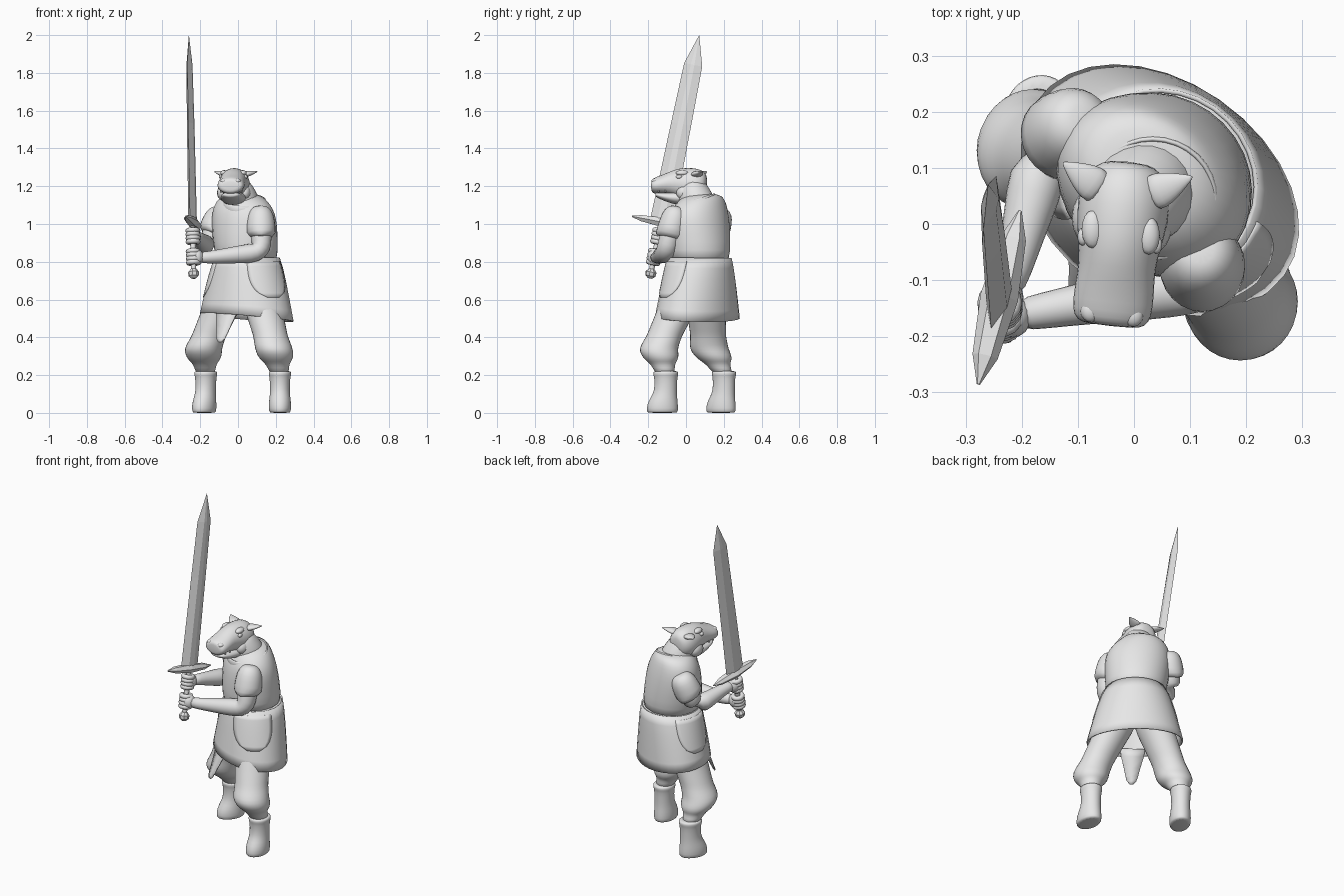
import bpy, bmesh, math
from mathutils import Vector, Matrix

cube = bpy.data.objects.get("Cube")
if cube:
    bpy.data.objects.remove(cube, do_unlink=True)

GREY = (0.8, 0.8, 0.8, 1)
mat = bpy.data.materials.new("light grey")
mat.use_nodes = True
mat.diffuse_color = GREY
mat.node_tree.nodes["Principled BSDF"].inputs["Base Color"].default_value = GREY

X, Y, Z = Vector((1, 0, 0)), Vector((0, 1, 0)), Vector((0, 0, 1))


def finish(name, bm, smooth=True, subdiv=0, thick=0):
    bmesh.ops.recalc_face_normals(bm, faces=bm.faces)
    mesh = bpy.data.meshes.new(name)
    bm.to_mesh(mesh)
    bm.free()
    mesh.materials.append(mat)
    ob = bpy.data.objects.new(name, mesh)
    bpy.context.collection.objects.link(ob)
    if thick:
        mod = ob.modifiers.new("thickness", "SOLIDIFY")
        mod.thickness = thick
        mod.offset = 0
    if subdiv:
        mod = ob.modifiers.new("rounding", "SUBSURF")
        mod.levels = mod.render_levels = subdiv
    for poly in mesh.polygons:
        poly.use_smooth = smooth


def loft(name, rings, cap=True, closed=True, **kw):
    """Skin a list of point rings."""
    bm = bmesh.new()
    rows = [[bm.verts.new(p) for p in r] for r in rings]
    n = len(rows[0])
    for lo, hi in zip(rows, rows[1:]):
        for i in range(n if closed else n - 1):
            j = (i + 1) % n
            bm.faces.new((lo[i], lo[j], hi[j], hi[i]))
    if cap:
        bm.faces.new(rows[0])
        bm.faces.new(rows[-1])
    finish(name, bm, **kw)


def oval(c, a, b, u=X, v=Y, n=16):
    c = Vector(c)
    return [c + u * a * math.cos(math.tau * i / n) + v * b * math.sin(math.tau * i / n) for i in range(n)]


def stack(name, rows, u=X, v=Y, **kw):
    """Loft of ovals given as (x, y, z, half width, half depth)."""
    loft(name, [oval(r[:3], r[3], r[4], u, v) for r in rows], subdiv=1, **kw)


def tube(name, pts):
    """Round limb through (x, y, z, radius) points."""
    cs = [Vector(p[:3]) for p in pts]
    rings = []
    for i, c in enumerate(cs):
        t = (cs[min(i + 1, len(cs) - 1)] - cs[max(i - 1, 0)]).normalized()
        u = t.cross(Y if abs(t.y) < 0.8 else Z).normalized()
        rings.append(oval(c, pts[i][3], pts[i][3], u, t.cross(u), 12))
    loft(name, rings, subdiv=1)


def ball(name, loc, size):
    bm = bmesh.new()
    m = Matrix.Translation(loc) @ Matrix.Diagonal((*size, 1))
    bmesh.ops.create_uvsphere(bm, u_segments=16, v_segments=10, radius=1, matrix=m)
    finish(name, bm)


# Legs and boots
def leg(side, foot, knee, hip, yaw):
    fx, fy = foot
    u = Vector((math.cos(yaw), math.sin(yaw), 0))
    v = Vector((-u.y, u.x, 0))
    back = v * 0.018
    rows = [(0, 0, .05, .076), (0.004, 0, .059, .085), (.045, 0, .061, .084), (.085, .5, .056, .07),
            (.12, 1, .052, .06), (.19, 1, .056, .062), (.2, 1, .061, .068), (.218, 1, .061, .068), (.222, 1, .052, .058)]
    stack(side + "_boot", [(fx + back.x * k, fy + back.y * k, z, a, b) for z, k, a, b in rows], u, v)
    top = Vector((fx, fy, .2)) + back
    kn, hp = Vector((*knee, .34)), Vector((*hip, .66))
    rows = [(top, .05), (top.lerp(kn, .3), .06), (top.lerp(kn, .45), .07), (top.lerp(kn, .58), .089),
            (top.lerp(kn, .77), .102), (kn, .105), (kn.lerp(hp, .13), .1), (kn.lerp(hp, .22), .096),
            (kn.lerp(hp, .36), .1), (kn.lerp(hp, .5), .102), (kn.lerp(hp, .8), .112), (hp, .11)]
    stack(side + "_trouser_leg", [(*c, r * .97, r) for c, r in rows])


leg("left", (.222, -.125), (.19, -.147), (.105, .005), 0)
leg("right", (-.179, .185), (-.185, .122), (-.04, .1), math.radians(-28))

# Skirt, in the turned frame of the body, pushed forward over the thighs
U = Vector((.82, -.57, 0)).normalized()
V = Vector((-U.y, U.x, 0))
WAIST_Z, HEM_Z = .82, .505


def skirt_point(t, z, grow=0):
    k = (WAIST_Z - z) / (WAIST_Z - HEM_Z)
    a, b = .17 + .096 * k ** .8 + grow, .162 + .024 * k ** .7 + grow
    if math.sin(t) < 0:
        b += .018 * k
    return Vector((.05 - .006 * k, .073 - .008 * k, z)) + U * a * math.cos(t) + V * b * math.sin(t)


N = 32


def skirt_ring(s):
    ring = []
    for i in range(N):
        t = math.tau * i / N
        lift = -.02 * math.sin(t) - .014 * math.cos(t)
        ring.append(skirt_point(t, WAIST_Z + s * (lift + HEM_Z - WAIST_Z)))
    return ring


loft("skirt", [skirt_ring(s / 6) for s in range(7)], cap=False, thick=.008)

# Curved pouches lying on both hips
for side, mid in (("left", -22), ("right", 202)):
    rows = []
    for s in range(9):
        f = s / 8
        half = math.radians(36) * math.sqrt(1 - f ** 3 * .93)
        rows.append([skirt_point(math.radians(mid) + half * (i / 5 - 1), .8 - .19 * f, .003) for i in range(11)])
    loft(side + "_hip_pouch", rows, cap=False, closed=False, thick=.008)

# Tongue shaped loincloth at the front, swinging forward
base = skirt_point(-math.pi / 2, .54, -.02)
rows = []
for z, w in ((.56, .068), (.52, .064), (.46, .046), (.42, .036), (.392, .027), (.375, .01)):
    swing = (.54 - z) / .165
    c = Vector((base.x - .038 * swing, base.y - .055 * swing, z))
    rows.append([c + U * w * s for s in (-1, 0, 1)])
loft("front_loincloth", rows, cap=False, closed=False, thick=.006)

# Belt and torso
stack("belt", [(.048, .072, z, a, a - .008) for z, a in
               ((.785, .17), (.79, .182), (.815, .179), (.82, .165))], U, V)
stack("torso", [(.048, .072, .78, .165, .158), (.043, .07, .86, .176, .166), (.036, .07, .95, .186, .16),
                (.032, .07, 1.03, .188, .149), (.026, .074, 1.08, .175, .136), (.022, .083, 1.12, .15, .118),
                (.02, .092, 1.15, .112, .096), (.02, .095, 1.16, .06, .06)], U, V)

# Raised collar tilted forward, and neck
tilt_v = Vector((0, .95, .3)).normalized()
rows = ((1.075, .112), (1.1, .122), (1.128, .12), (1.133, .11), (1.1, .104))
stack("collar", [(.033, .045, z, r, r) for z, r in rows], X, tilt_v, cap=False)
tube("neck", [(.03, .08, 1.06, .1), (.018, .055, 1.12, .1), (-.003, .035, 1.18, .088), (-.015, .03, 1.24, .06)])

# Head with upper muzzle and lower jaw, along a slightly turned axis
F = Vector((.11, 1, 0)).normalized()
H = Vector((F.y, -F.x, 0))


def head_at(side, y, z):
    return Vector((-.022, 0, z)) + F * y + H * side


def head_stack(name, rows):
    stack(name, [(*head_at(0, y, z), w, h) for y, z, w, h in rows], H, Z)


head_stack("head", [(.112, 1.215, .03, .035), (.1, 1.21, .064, .068), (.06, 1.205, .084, .092), (.01, 1.207, .084, .092),
                    (-.035, 1.215, .076, .081), (-.075, 1.218, .069, .066), (-.12, 1.21, .073, .053),
                    (-.16, 1.204, .073, .046), (-.178, 1.202, .063, .038), (-.183, 1.202, .042, .025)])
head_stack("lower_jaw", [(.03, 1.145, .068, .045), (-.03, 1.137, .07, .04), (-.08, 1.14, .063, .031),
                         (-.125, 1.148, .056, .023), (-.156, 1.155, .045, .014), (-.161, 1.155, .03, .009)])
for side, s in (("left", 1), ("right", -1)):
    ball(side + "_brow", head_at(s * .05, -.015, 1.27), (.02, .034, .015))
    ball(side + "_eye", head_at(s * .066, -.03, 1.25), (.01, .016, .011))
    ball(side + "_nostril", head_at(s * .038, -.16, 1.228), (.018, .02, .013))
    ball(side + "_cheek", head_at(s * .056, .005, 1.165), (.034, .05, .042))
    # Wide based ears swept out and back
    p, q = head_at(s * .048, .06, 1.262), head_at(s * .117, .098, 1.278)
    d = (q - p).normalized()
    e = d.cross(Z).normalized()
    loft(side + "_ear", [oval(p.lerp(q, k), w, w * .5, e, d.cross(e), 10)
                         for k, w in ((-.1, .034), (.2, .035), (.5, .026), (.8, .012), (1, .002))], subdiv=1)
    for y in (-.105, -.14):
        tip = head_at(s * .054, y, 1.183)
        tube(side + "_tooth", [(*(tip - Z * .018), .007), (*tip, .002)])


# Sword frame: along the blade, across it, and through it
def grip(z):
    return Vector((-.24 - .02 * (z - 1), -.133 + .203 * (z - 1), z))


D = (grip(2) - grip(1)).normalized()
W = Vector((.075, .31, -.07))
W = (W - D * W.dot(D)).normalized()
T = D.cross(W)
O = grip(1.01)


def blade_ring(h, w, mid, th):
    return [O + D * h + W * a + T * b for a, b in
            ((w, 0), (mid, th), (-mid, th), (-w, 0), (-mid, -th), (mid, -th))]


loft("blade", [blade_ring(0, .062, .018, .019), blade_ring(.53, .055, .015, .017),
               blade_ring(.85, .05, .01, .014), blade_ring(1.008, .001, .0005, .0005)], smooth=False)


def bar_ring(s, a, b):
    return [O + W * s + T * x + D * z for x, z in
            ((a, 0), (a * .5, b), (-a * .5, b), (-a, 0), (-a * .5, -b), (a * .5, -b))]


loft("crossguard", [bar_ring(s, a, b) for s, a, b in
                    ((-.162, .003, .003), (-.11, .023, .016), (0, .034, .024), (.11, .023, .016), (.162, .003, .003))],
     smooth=False)
tube("sword_handle", [(*grip(z), .015) for z in (.73, .8, .9, 1.01)])
loft("pommel", [oval(grip(z), r, r, W, T, 8) for z, r in ((.712, .012), (.725, .027), (.745, .03), (.762, .016))],
     smooth=False)


# Arms, sleeves and gripping hands
def arm(side, shoulder, elbow, hand_z, wrist):
    s, e, w, h = Vector(shoulder), Vector(elbow), Vector(wrist), grip(hand_z)
    tube(side + "_arm", [(*s, .06), (*s.lerp(e, .6), .057), (*s.lerp(e, .9), .056), (*e.lerp(w, .1), .055),
                         (*e.lerp(w, .35), .051), (*e.lerp(w, .7), .04), (*w, .033), (*w.lerp(h, .6), .03)])
    cuff = s.lerp(e, .62)
    out = (s - e) * .32
    tube(side + "_sleeve", [(*(s + out), .025), (*(s + out * .8), .052), (*(s + out * .2), .074),
                            (*s.lerp(e, .3), .081), (*cuff, .083), (*(cuff + out * .08), .058)])
    ball(side + "_palm", h.lerp(w, .25), (.036, .038, .044))
    # Curled fingers
    for i in range(4):
        c = h + D * (i - 1.5) * .02
        rings = []
        for k in range(15):
            r = W * math.cos(math.tau * k / 14) + T * math.sin(math.tau * k / 14)
            rings.append(oval(c + r * .026, .014, .014, r, D, 8))
        loft(side + "_finger", rings, cap=False)


arm("left", (.12, -.06, 1.035), (.125, -.105, .85), .825, (-.165, -.155, .822))
arm("right", (-.106, .175, 1.035), (-.16, .132, .88), .935, (-.215, -.085, .93))
